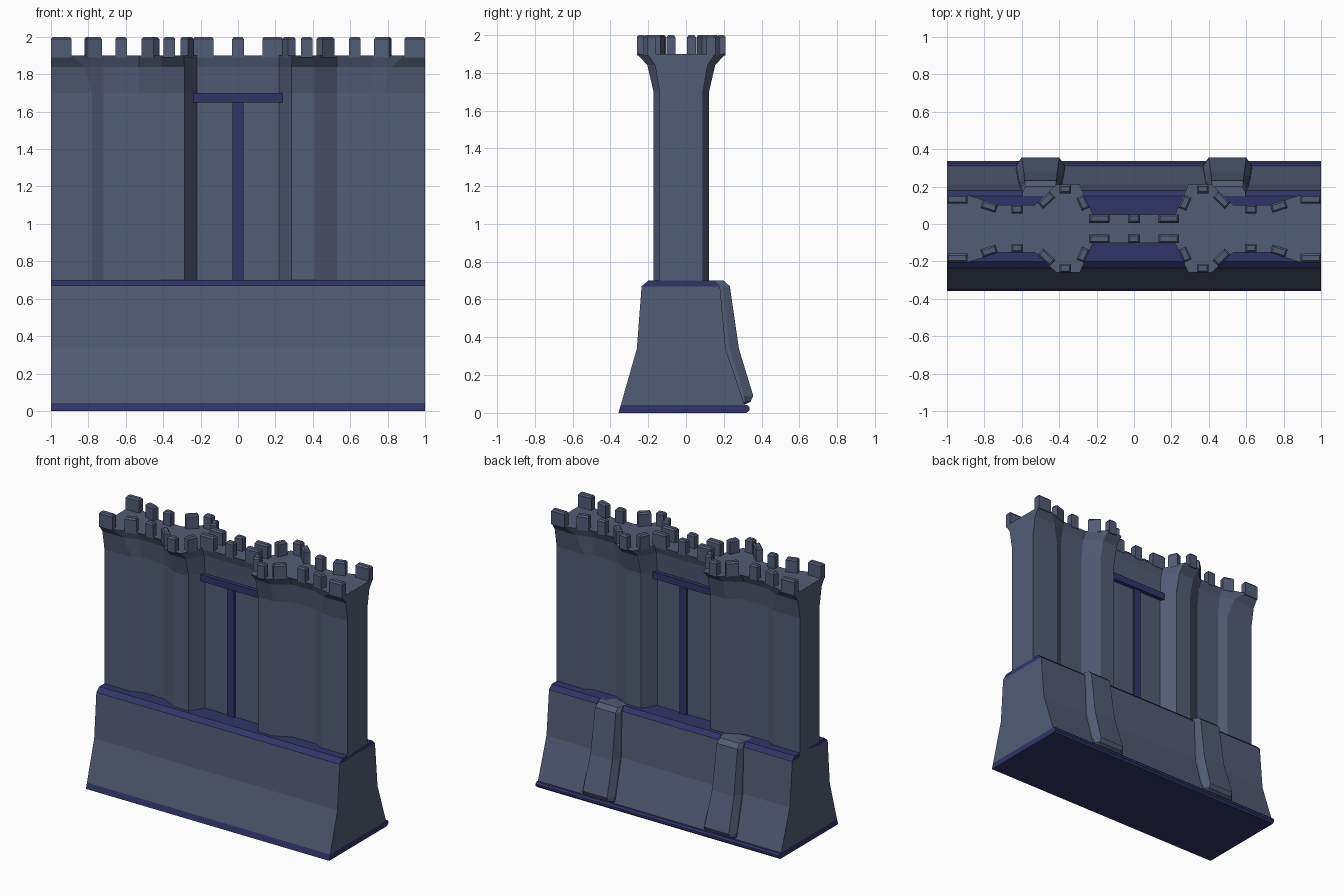
import bpy, bmesh, math
from mathutils import Vector

if "Cube" in bpy.data.objects:
    bpy.data.objects.remove(bpy.data.objects["Cube"])

CY = -0.025  # centre line of the upper wall


def material(name, rgb):
    m = bpy.data.materials.new(name)
    m.diffuse_color = (*rgb, 1)
    m.use_nodes = True
    m.node_tree.nodes["Principled BSDF"].inputs["Base Color"].default_value = m.diffuse_color
    return m


STONE = material("slate_stone", (0.085, 0.107, 0.175))
TRIM = material("navy_trim", (0.03, 0.035, 0.135))


def finish(bm, name, mat):
    bmesh.ops.recalc_face_normals(bm, faces=bm.faces)
    me = bpy.data.meshes.new(name)
    bm.to_mesh(me)
    bm.free()
    me.materials.append(mat)
    ob = bpy.data.objects.new(name, me)
    bpy.context.collection.objects.link(ob)
    return ob


def loft(bm, rings):
    """Skin equal-length rings of points and cap both ends."""
    rows = [[bm.verts.new(p) for p in r] for r in rings]
    n = len(rows[0])
    for a, b in zip(rows, rows[1:]):
        for i in range(n):
            j = (i + 1) % n
            bm.faces.new((a[i], a[j], b[j], b[i]))
    bm.faces.new(rows[0][::-1])
    bm.faces.new(rows[-1])


def prism(name, profile, mat):
    """Extrude a (y, z) profile along the full length."""
    bm = bmesh.new()
    loft(bm, [[(x, y, z) for y, z in profile] for x in (-1, 1)])
    return finish(bm, name, mat)


# Plinth, sloping base and chamfered cap
prism("plinth", [(-.357, 0), (-.345, .042), (.31, .042), (.325, .042),
                 (.337, .03), (.337, .015), (.32, 0)], TRIM)
prism("base", [(-.345, .042), (-.26, .34), (-.235, .67),
               (.18, .67), (.21, .34), (.31, .042)], STONE)
prism("base_cap", [(-.235, .67), (-.2, .70), (.15, .70), (.18, .67)], TRIM)

# Rear buttresses: z, outer y, flank y, outer half width, flank half width
levels = [(.04, .305, .29, .10, .13), (.06, .342, .315, .10, .13),
          (.09, .356, .31, .10, .13), (.34, .28, .23, .09, .115),
          (.67, .232, .195, .085, .10), (.70, .20, .17, .08, .095)]
bm = bmesh.new()
for cx in (-.5, .5):
    loft(bm, [[(cx - wf, .08, z), (cx - wf, yf, z), (cx - wo, yo, z),
               (cx + wo, yo, z), (cx + wf, yf, z), (cx + wf, .08, z)]
              for z, yo, yf, wo, wf in levels])
finish(bm, "buttresses", STONE)

# Upper wall: half outlines (x, half depth) of the shaft and of the flared top
shaft = [(-1, .115), (-.78, .115), (-.72, .085), (-.53, .085),
         (-.41, .147), (-.285, .147), (-.22, .047)]
top = [(-1, .18), (-.89, .18), (-.72, .127), (-.53, .127),
       (-.415, .235), (-.29, .235), (-.22, .077)]


def outline(t, z):
    half = [((1 - t) * a[0] + t * b[0], (1 - t) * a[1] + t * b[1])
            for a, b in zip(shaft, top)]
    front = half + [(-x, y) for x, y in reversed(half)]
    return ([(x, CY - y, z) for x, y in front] +
            [(x, CY + y, z) for x, y in reversed(front)])


bm = bmesh.new()
loft(bm, [outline(0, .67), outline(0, 1.70), outline(.37, 1.84), outline(1, 1.90)])
finish(bm, "upper_wall", STONE)


# Battlements: (outline segment, position along it, width), mirrored four ways
def merlon(bm, a, b, t, w, sx, sy):
    a, b = Vector(a), Vector(b)
    u = (b - a).normalized()
    inward = Vector((u.y, -u.x))
    c = a.lerp(b, t)
    rings = []
    for z, inset in ((1.89, 0), (1.988, 0), (2.0, .009)):
        hw = w / 2 - inset
        ring = [c + u * s * hw + inward * d
                for s, d in ((-1, inset), (1, inset), (1, .046 - inset), (-1, .046 - inset))]
        rings.append([(sx * p.x, CY + sy * p.y, z) for p in ring])
    loft(bm, rings)


bm = bmesh.new()
spots = [(0, .5, .11), (1, .72, .085), (2, .5, .062), (3, .4, .09),
         (4, .38, .062), (5, .55, .075)]
for sy in (-1, 1):
    for sx in (-1, 1):
        for i, t, w in spots:
            merlon(bm, top[i], top[i + 1], t, w, sx, sy)
        merlon(bm, (-.24, .077), (-.13, .077), .5, .11, sx, sy)
    merlon(bm, (-.03, .077), (.03, .077), .5, .062, 1, sy)
finish(bm, "battlements", STONE)


# T-shaped trim through the recessed centre panel
def box(name, x, y, z0, z1):
    prof = [(-x, -y), (x, -y), (x, y), (-x, y)]
    bm = bmesh.new()
    loft(bm, [[(px, CY + py, z) for px, py in prof] for z in (z0, z1)])
    return finish(bm, name, TRIM)


box("panel_post", .029, .062, .68, 1.66)
box("panel_lintel", .238, .076, 1.65, 1.70)
